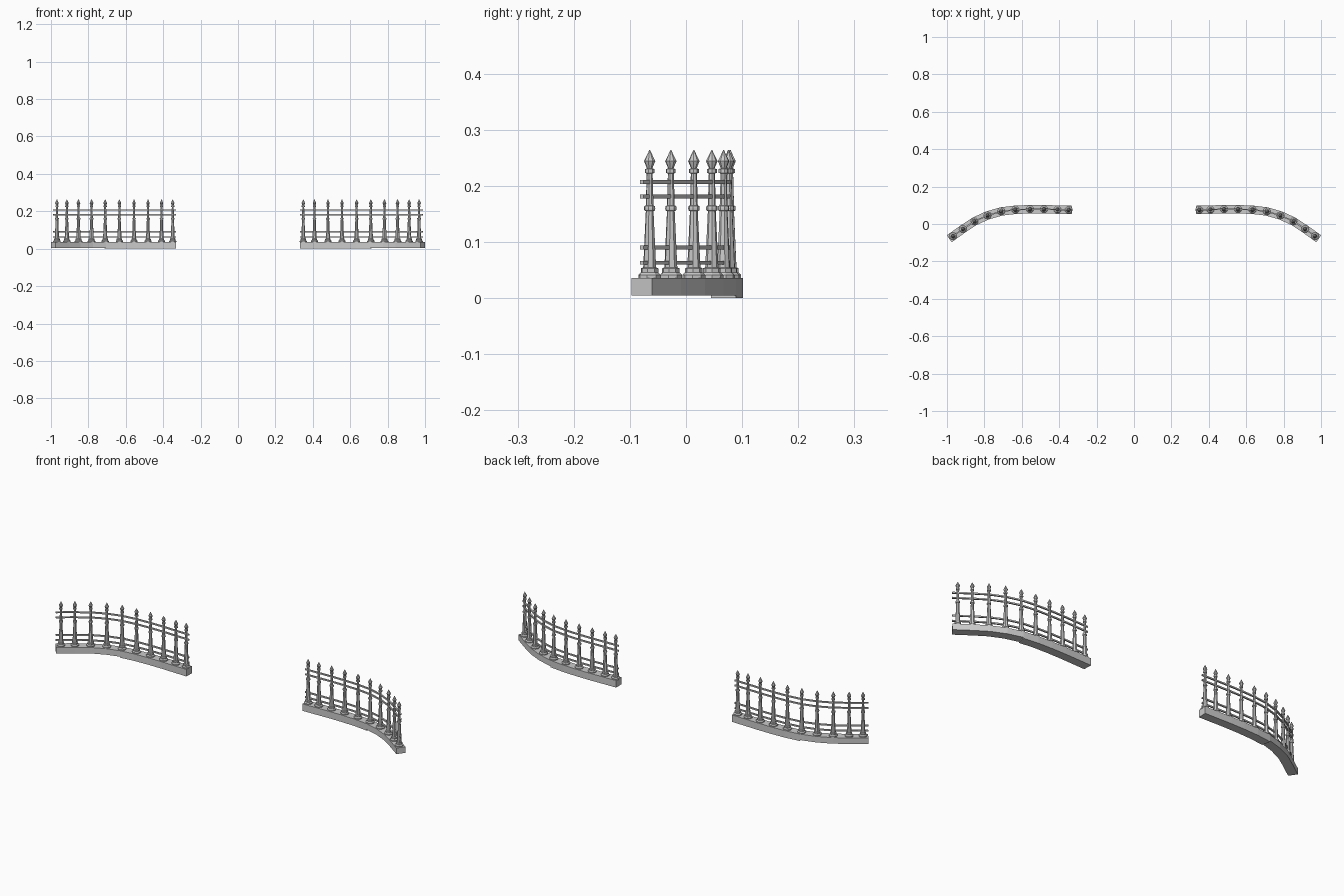
import bpy, bmesh, math
from mathutils import Vector, Matrix

if "Cube" in bpy.data.objects:
    bpy.data.objects.remove(bpy.data.objects["Cube"])

# plan curve of the left fence, outer end to inner end
PATH = [(-.988, -.079), (-.915, -.027), (-.853, .014), (-.783, .046), (-.71, .067),
        (-.634, .076), (-.556, .079), (-.48, .079), (-.409, .077), (-.332, .075)]
POSTS = [-.968, -.915, -.853, -.783, -.71, -.634, -.556, -.481, -.409, -.349]


def finish(name, bm):
    bmesh.ops.recalc_face_normals(bm, faces=bm.faces)
    me = bpy.data.meshes.new(name)
    bm.to_mesh(me)
    bm.free()
    ob = bpy.data.objects.new(name, me)
    bpy.context.collection.objects.link(ob)
    # second fence is the mirror image across x = 0
    m = ob.modifiers.new("mirror", 'MIRROR')
    m.use_axis = (True, False, False)
    m.use_mirror_merge = False
    return ob


def tangent(i):
    a, b = PATH[max(i - 1, 0)], PATH[min(i + 1, len(PATH) - 1)]
    return Vector((b[0] - a[0], b[1] - a[1])).normalized()


def at_x(x):
    for i in range(len(PATH) - 1):
        (x0, y0), (x1, y1) = PATH[i], PATH[i + 1]
        if x0 <= x <= x1:
            t = (x - x0) / (x1 - x0)
            return y0 + t * (y1 - y0), tangent(i).lerp(tangent(i + 1), t)


def sweep(name, i0, i1, half, z0, z1):
    bm = bmesh.new()
    rings = []
    for i in range(i0, i1 + 1):
        p, t = Vector(PATH[i]), tangent(i)
        n = Vector((-t.y, t.x)) * half
        rings.append([bm.verts.new((p.x + s * n.x, p.y + s * n.y, z))
                      for s, z in ((-1, z0), (1, z0), (1, z1), (-1, z1))])
    for a, b in zip(rings, rings[1:]):
        for k in range(4):
            bm.faces.new((a[k], a[(k + 1) % 4], b[(k + 1) % 4], b[k]))
    bm.faces.new(rings[0])
    bm.faces.new(rings[-1])
    return finish(name, bm)


def lathe(bm, profile, sides, mat):
    # stacked rings of flat facets; radius given to the flat sides
    k = 1 / math.cos(math.pi / sides)
    rings = []
    for r, z in profile:
        rings.append([bm.verts.new(mat @ Vector((r * k * math.cos(a), r * k * math.sin(a), z)))
                      for a in ((j + .5) * 2 * math.pi / sides for j in range(sides))])
    for a, b in zip(rings, rings[1:]):
        for j in range(sides):
            bm.faces.new((a[j], a[(j + 1) % sides], b[(j + 1) % sides], b[j]))
    bm.faces.new(rings[0])
    bm.faces.new(rings[-1])


# stone kerb in two lengths, the inner one slightly deeper
sweep("outer_kerb", 0, 4, .0225, .005, .036)
sweep("inner_kerb", 4, len(PATH) - 1, .0225, 0, .036)

# four curved rails
for j, z in enumerate((.063, .09, .181, .207)):
    sweep(f"rail_{j + 1}", 0, len(PATH) - 1, .0035, z - .0035, z + .0035)

# plinth, tapered shaft with collars, and spear tip
PLINTH = [(.019, .035), (.019, .041), (.0145, .046), (.0145, .053), (.0105, .055)]
SHAFT = [(.011, .052), (.0065, .155), (.009, .156), (.0095, .16), (.009, .164), (.0065, .165),
         (.005, .222), (.0082, .223), (.0082, .23), (.0045, .231), (.0095, .244), (.0005, .264)]
for j, x in enumerate(POSTS):
    y, t = at_x(x)
    mat = Matrix.Translation((x, y, 0)) @ Matrix.Rotation(math.atan2(t.y, t.x), 4, 'Z')
    bm = bmesh.new()
    lathe(bm, PLINTH, 8, mat)
    lathe(bm, SHAFT, 8, mat)
    finish(f"post_{j + 1}", bm)
